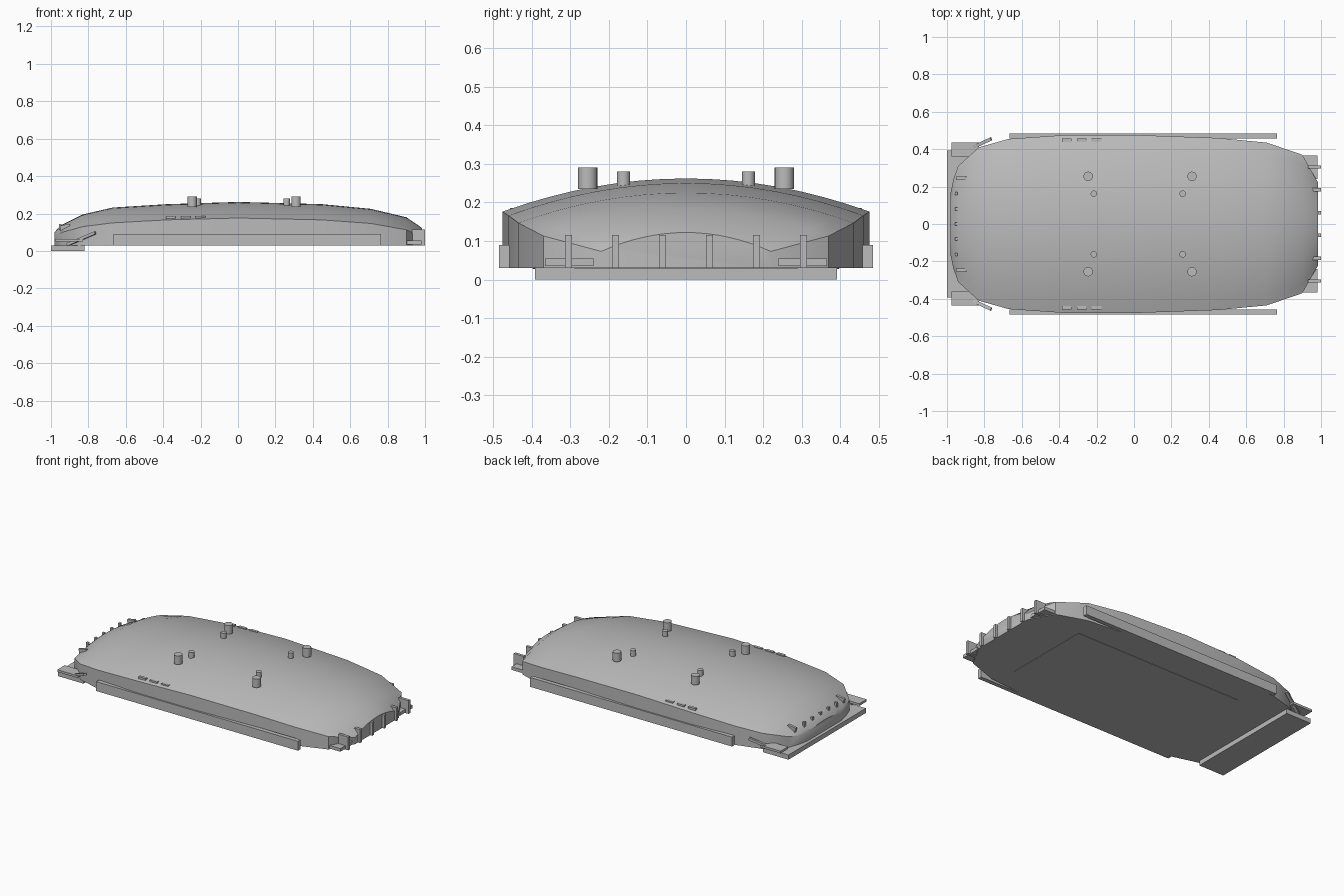
import bpy, bmesh, math
from mathutils import Matrix

cube = bpy.data.objects.get("Cube")
if cube:
    bpy.data.objects.remove(cube, do_unlink=True)

grey = bpy.data.materials.new("plain grey")
grey.use_nodes = True
COLOUR = (0.5, 0.5, 0.5, 1)
grey.diffuse_color = COLOUR
grey.node_tree.nodes["Principled BSDF"].inputs["Base Color"].default_value = COLOUR


def make_object(name, bm):
    bmesh.ops.recalc_face_normals(bm, faces=bm.faces)
    mesh = bpy.data.meshes.new(name)
    bm.to_mesh(mesh)
    bm.free()
    mesh.materials.append(grey)
    obj = bpy.data.objects.new(name, mesh)
    bpy.context.collection.objects.link(obj)
    return obj


def smooth(obj, degrees):
    bpy.ops.object.select_all(action='DESELECT')
    obj.select_set(True)
    bpy.context.view_layer.objects.active = obj
    bpy.ops.object.shade_smooth_by_angle(angle=math.radians(degrees))


def box(name, x, y, z, pitch=0, yaw=0):
    """Box between (low, high) pairs, turned about its own centre."""
    bm = bmesh.new()
    bmesh.ops.create_cube(bm, size=1)
    size = [b - a for a, b in (x, y, z)]
    centre = [(a + b) / 2 for a, b in (x, y, z)]
    turn = Matrix.Rotation(math.radians(yaw), 4, 'Z') @ Matrix.Rotation(math.radians(pitch), 4, 'Y')
    bm.transform(Matrix.Translation(centre) @ turn @ Matrix.Diagonal((*size, 1)))
    return make_object(name, bm)


def box_pair(name, x, y, z, pitch=0, yaw=0):
    box("left_side_" + name, x, y, z, pitch, yaw)
    box("right_side_" + name, x, (-y[1], -y[0]), z, pitch, -yaw)


def post(name, x, y, radius, z):
    bm = bmesh.new()
    bmesh.ops.create_cone(bm, cap_ends=True, segments=20, radius1=radius, radius2=radius,
                          depth=z[1] - z[0])
    bm.transform(Matrix.Translation((x, y, sum(z) / 2)))
    smooth(make_object(name, bm), 40)


# Domed body shell: x, half width, rim height, crown height
FLOOR = 0.03
STATIONS = [
    (-0.98, 0.17, 0.08, 0.10), (-0.965, 0.24, 0.085, 0.12), (-0.94, 0.31, 0.10, 0.14),
    (-0.83, 0.41, 0.13, 0.195), (-0.67, 0.455, 0.15, 0.232), (-0.38, 0.475, 0.166, 0.25),
    (0, 0.476, 0.176, 0.262), (0.45, 0.46, 0.166, 0.25), (0.71, 0.435, 0.147, 0.225),
    (0.9, 0.37, 0.113, 0.18), (0.985, 0.22, 0.073, 0.122)]
COLUMNS = 16
bm = bmesh.new()
rings = []
for x, width, rim, crown in STATIONS:
    ring = [bm.verts.new((x, -width, FLOOR))]
    for i in range(COLUMNS + 1):
        t = 2 * i / COLUMNS - 1
        ring.append(bm.verts.new((x, width * t, rim + (crown - rim) * (1 - t * t))))
    ring.append(bm.verts.new((x, width, FLOOR)))
    rings.append(ring)
for a, b in zip(rings, rings[1:]):
    for i in range(len(a)):
        j = (i + 1) % len(a)
        bm.faces.new((a[i], a[j], b[j], b[i]))
bm.faces.new(rings[0])
bm.faces.new(rings[-1])
smooth(make_object("body_shell", bm), 35)

# Floor plate, splitter and side skirts
box("floor_plate", (-0.54, 0.66), (-0.29, 0.29), (0.028, 0.035))
box("front_splitter", (-1, -0.82), (-0.392, 0.392), (0, 0.03))
box_pair("skirt", (-0.665, 0.765), (0.458, 0.485), (0.03, 0.09))

# Corner winglets at the nose and tail
box_pair("nose_winglet", (-0.975, -0.83), (0.36, 0.435), (0.05, 0.064))
box_pair("nose_blade", (-0.925, -0.75), (0.412, 0.43), (0.058, 0.073), pitch=-21, yaw=25)
box_pair("tail_winglet", (0.9, 0.98), (0.24, 0.365), (0.035, 0.055))

# Upright fins across the tail
for i in range(6):
    y = -0.305 + i * 0.122
    box(f"tail_fin_{i + 1}", (0.93, 1), (y - 0.009, y + 0.009), (0.03, 0.115))

# Slats across the nose
for i in range(5):
    y = (i - 2) * 0.0815
    box(f"nose_slat_{i + 1}", (-0.957, -0.943), (y - 0.008, y + 0.008), (0.10, 0.143))
box_pair("nose_slat", (-0.95, -0.895), (0.237, 0.253), (0.105, 0.14), pitch=-10)

# Vents along both shoulders
for i in range(3):
    x = -0.36 + i * 0.08
    box_pair(f"vent_{i + 1}", (x - 0.026, x + 0.026), (0.438, 0.456), (0.17, 0.186))

# Mounting posts on the roof
for side, s in (("left_side", 1), ("right_side", -1)):
    for n, x in enumerate((-0.245, 0.31), 1):
        post(f"{side}_large_post_{n}", x, 0.255 * s, 0.025, (0.235, 0.29))
    for n, x in enumerate((-0.215, 0.26), 1):
        post(f"{side}_small_post_{n}", x, 0.162 * s, 0.017, (0.24, 0.28))
